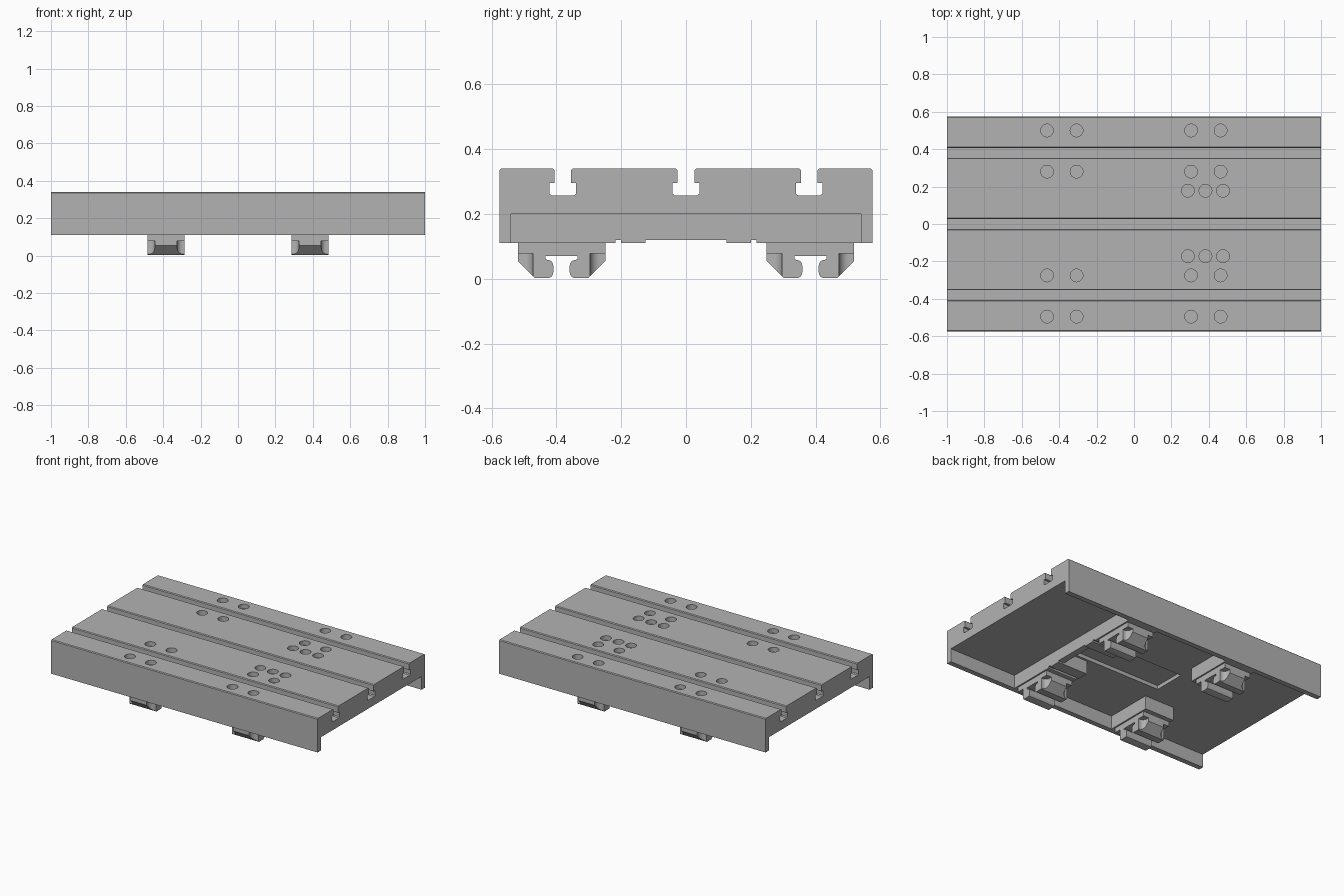
import bpy, bmesh, math
from mathutils import Vector

if "Cube" in bpy.data.objects:
    bpy.data.objects.remove(bpy.data.objects["Cube"], do_unlink=True)

grey = bpy.data.materials.new("machined_grey")
grey.diffuse_color = (0.45, 0.45, 0.45, 1)
grey.use_nodes = True
grey.node_tree.nodes["Principled BSDF"].inputs["Base Color"].default_value = (0.45, 0.45, 0.45, 1)


def finish(name, bm):
    bmesh.ops.recalc_face_normals(bm, faces=bm.faces)
    mesh = bpy.data.meshes.new(name)
    bm.to_mesh(mesh)
    bm.free()
    mesh.materials.append(grey)
    ob = bpy.data.objects.new(name, mesh)
    bpy.context.collection.objects.link(ob)
    return ob


def prism(name, points, direction):
    """Extrude a closed outline of 3D points along a direction."""
    bm = bmesh.new()
    face = bm.faces.new([bm.verts.new(p) for p in points])
    out = bmesh.ops.extrude_face_region(bm, geom=[face])
    bmesh.ops.translate(bm, vec=Vector(direction),
                        verts=[v for v in out["geom"] if isinstance(v, bmesh.types.BMVert)])
    return finish(name, bm)


def block(name, x0, x1, y0, y1, z0, z1):
    outline = [(x0, y0, z0), (x1, y0, z0), (x1, y1, z0), (x0, y1, z0)]
    return prism(name, outline, (0, 0, z1 - z0))


def boolean(target, cutter, operation):
    cutter.hide_render = True
    mod = target.modifiers.new("cut", "BOOLEAN")
    mod.operation, mod.object, mod.solver = operation, cutter, "EXACT"
    bpy.context.view_layer.objects.active = target
    bpy.ops.object.modifier_apply(modifier=mod.name)
    bpy.data.objects.remove(cutter, do_unlink=True)


def smooth(ob):
    bpy.ops.object.select_all(action="DESELECT")
    ob.select_set(True)
    bpy.context.view_layer.objects.active = ob
    bpy.ops.object.shade_smooth_by_angle(angle=math.radians(30))


# Table: channel section with three T-slots along the top
TOP, UNDER, SKIRT, HALF = 0.34, 0.2, 0.11, 0.575
C = 0.005
section = [(-HALF, SKIRT), (-HALF, TOP - C), (-HALF + C, TOP)]
for s in (-0.38, 0, 0.38):
    half_slot = [(-0.026 - C, TOP), (-0.026, TOP - C), (-0.026, 0.295),
                 (-0.041, 0.295), (-0.041, 0.262), (-0.034, 0.257)]
    section += [(s + y, z) for y, z in half_slot]
    section += [(s - y, z) for y, z in reversed(half_slot)]
section += [(HALF - C, TOP), (HALF, TOP - C), (HALF, SKIRT),
            (0.54, SKIRT), (0.54, UNDER), (-0.54, UNDER), (-0.54, SKIRT)]
table = prism("slotted_table", [(-1, y, z) for y, z in section], (2, 0, 0))

# Counterbored screw holes
spots = [(x, y) for x in (-0.465, -0.307, 0.305, 0.463) for y in (-0.495, -0.275, 0.28, 0.5)]
spots += [(x, y) for x in (0.288, 0.382, 0.476) for y in (-0.172, 0.178)]
bm = bmesh.new()
for x, y in spots:
    ring = bmesh.ops.create_cone(bm, cap_ends=True, segments=32, radius1=0.034,
                                 radius2=0.034, depth=0.08)
    bmesh.ops.translate(bm, verts=ring["verts"], vec=(x, y, TOP + 0.01))
boolean(table, finish("hole_cutter", bm), "DIFFERENCE")

# Shallow screw clearance under the table
boolean(table, block("channel_cutter", -0.28, 0.46, -0.11, 0.11, 0.15, 0.225), "DIFFERENCE")
smooth(table)

# Nut bracket: crossbar and two mounting blocks
block("nut_crossbar", 0.45, 0.495, -0.24, 0.24, 0.12, 0.23)
for side, s in (("front", -1), ("back", 1)):
    y0, y1 = sorted((s * 0.125, s * 0.2))
    block(side + "_nut_block", 0.27, 0.495, y0, y1, SKIRT, UNDER)


def carriage(name, cx, cy):
    """Linear bearing carriage: grooved body with chamfered side flanges."""
    half = [(0.135, 0.11), (0.135, 0.055), (0.083, 0.003), (0.037, 0.003)]
    for i in range(1, 7):  # rounded lip gripping the rail
        a = math.pi * i / 7
        half.append((0.037 - 0.013 * math.sin(a), 0.03 - 0.027 * math.cos(a)))
    half += [(0.037, 0.057), (0.05, 0.06), (0.05, 0.07)]
    outline = half + [(-y, z) for y, z in reversed(half)]
    body = prism(name, [(cx - 0.1, cy + y, z) for y, z in outline], (0.2, 0, 0))

    # Plan outline with filleted corner notches
    corner = [(0.1, 0.088)]
    for i in range(7):
        a = math.pi / 2 * i / 6
        corner.append((0.09 - 0.03 * math.sin(a), 0.118 - 0.03 * math.cos(a)))
    corner.append((0.06, 0.15))
    plan = corner + [(-x, y) for x, y in reversed(corner)]
    plan += [(-x, -y) for x, y in plan]
    boolean(body, prism("plan_cutter", [(cx + x, cy + y, -0.05) for x, y in plan],
                        (0, 0, 0.2)), "INTERSECT")
    smooth(body)
    block(name + "_cap", cx - 0.1, cx + 0.1, cy - 0.135, cy + 0.135, 0.078, SKIRT)


# Four carriages, each under a mounting pad
for end, sx in (("right", -1), ("left", 1)):
    for side, sy in (("front", -1), ("back", 1)):
        carriage(f"{side}_{end}_carriage", sx * 0.385, sy * 0.384)
        x0, x1 = sorted((sx * 0.275, sx * 0.495))
        y0, y1 = sorted((sy * 0.218, sy * 0.54))
        block(f"{side}_{end}_pad", x0, x1, y0, y1, SKIRT, UNDER)
